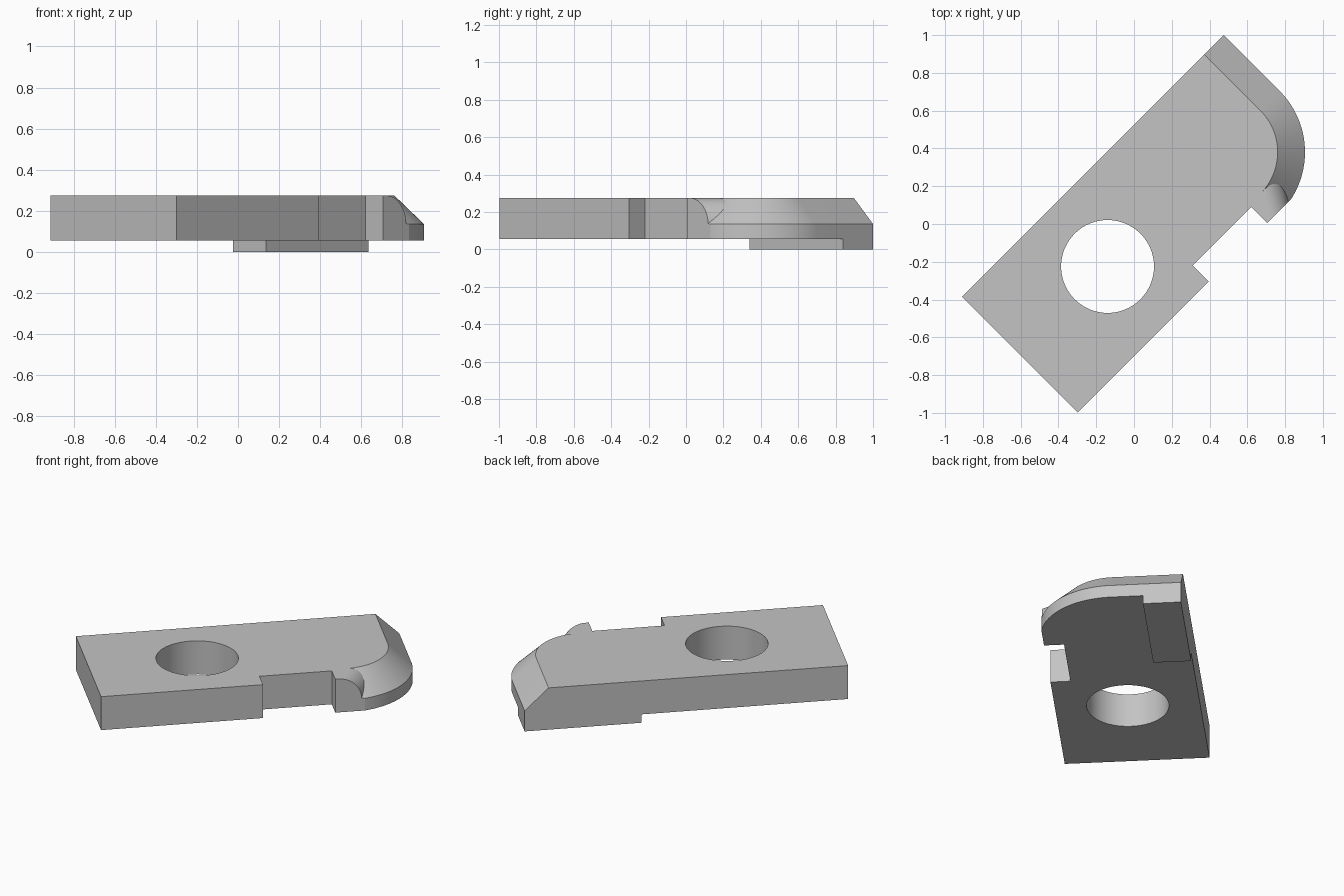
import bpy
import bmesh
from math import sin, cos, pi, radians, sqrt

if "Cube" in bpy.data.objects:
    bpy.data.objects.remove(bpy.data.objects["Cube"])

# Plate frame: u runs along the plate, v across it
BACK, TIP = -0.917, 1.043
LEFT, RIGHT = -0.372, 0.495
BASE, EDGE, TOP = 0.055, 0.135, 0.275
NOSE_R = 0.457
NOSE_U, NOSE_V = TIP - NOSE_R, 0.048
BEVEL = 0.145

steel = bpy.data.materials.new("grey_steel")
steel.use_nodes = True
steel.diffuse_color = (0.55, 0.55, 0.55, 1)
steel.node_tree.nodes["Principled BSDF"].inputs["Base Color"].default_value = (0.55, 0.55, 0.55, 1)


def place(u, v, z):
    return ((u + v) / sqrt(2), (u - v) / sqrt(2), z)


def loft(name, rings):
    """Solid through a row of matching closed rings of (u, v, z)."""
    bm = bmesh.new()
    rows = [[bm.verts.new(place(*p)) for p in ring] for ring in rings]
    n = len(rows[0])
    for a, b in zip(rows, rows[1:]):
        for i in range(n):
            j = (i + 1) % n
            bm.faces.new((a[i], a[j], b[j], b[i]))
    bm.faces.new(rows[0])
    bm.faces.new(rows[-1])
    bmesh.ops.recalc_face_normals(bm, faces=bm.faces)
    mesh = bpy.data.meshes.new(name)
    bm.to_mesh(mesh)
    bm.free()
    mesh.materials.append(steel)
    obj = bpy.data.objects.new(name, mesh)
    bpy.context.collection.objects.link(obj)
    return obj


def prism(name, outline, z0, z1):
    return loft(name, [[(u, v, z) for u, v in outline] for z in (z0, z1)])


def subtract(obj, cutter):
    mod = obj.modifiers.new("cut", "BOOLEAN")
    mod.operation = "DIFFERENCE"
    mod.solver = "EXACT"
    mod.object = cutter
    bpy.context.view_layer.objects.active = obj
    bpy.ops.object.modifier_apply(modifier=mod.name)
    bpy.data.objects.remove(cutter)


# Plate with side notch and rounded nose corner
nose_end = math_end = pi / 2 - 0.21
nose = [(NOSE_U + NOSE_R * cos(nose_end * i / 32), NOSE_V + NOSE_R * sin(nose_end * i / 32))
        for i in range(33)]
notch_v = 0.375
plate = prism("plate", [(BACK, LEFT), (TIP, LEFT)] + nose
              + [(nose[-1][0], RIGHT), (0.502, RIGHT), (0.502, notch_v), (0.064, notch_v),
                 (0.064, RIGHT), (BACK, RIGHT)], BASE, TOP)

# Round through hole
hole = [(-0.258 + 0.246 * cos(2 * pi * i / 64), 0.06 + 0.246 * sin(2 * pi * i / 64)) for i in range(64)]
subtract(plate, prism("hole_cutter", hole, -0.1, 0.5))

# Bevel cutter: sloped section swept along the end and round the nose
slope = BEVEL / (TOP - EDGE)
section = [(-BEVEL - 0.02 * slope, TOP + 0.02), (0.05, TOP + 0.02), (0.05, EDGE - 0.05 / slope)]


def bevel_ring(v, angle):
    return [(NOSE_U + (NOSE_R + r) * cos(angle), v + (NOSE_R + r) * sin(angle), z) for r, z in section]


sweep = [bevel_ring(LEFT - 0.1, 0)] + [bevel_ring(NOSE_V, radians(110) * i / 44) for i in range(45)]
bevel = loft("bevel_cutter", sweep)

# Rounded shoulder that stops the bevel near the notch
drop = TOP - EDGE
shoulder = [(-0.5, 0), (-0.5, 0.4), (0, 0.4)]
shoulder += [(drop * sin(pi / 2 * i / 16), EDGE + drop * cos(pi / 2 * i / 16)) for i in range(17)]
shoulder += [(drop, 0)]
subtract(bevel, loft("shoulder_cutter", [
    [(0.522 + 0.6 * (RIGHT - v) + s, v, z) for s, z in shoulder] for v in (0.17, 0.65)]))
subtract(plate, bevel)

# Locating pad under the tip
pad = prism("locating_pad", [(0.336, LEFT), (TIP, LEFT), (TIP, -0.145), (0.336, -0.145)], 0, BASE)

# Smooth curved walls, crisp corners
bpy.ops.object.select_all(action="DESELECT")
plate.select_set(True)
pad.select_set(True)
bpy.context.view_layer.objects.active = plate
bpy.ops.object.shade_smooth_by_angle(angle=radians(25))
